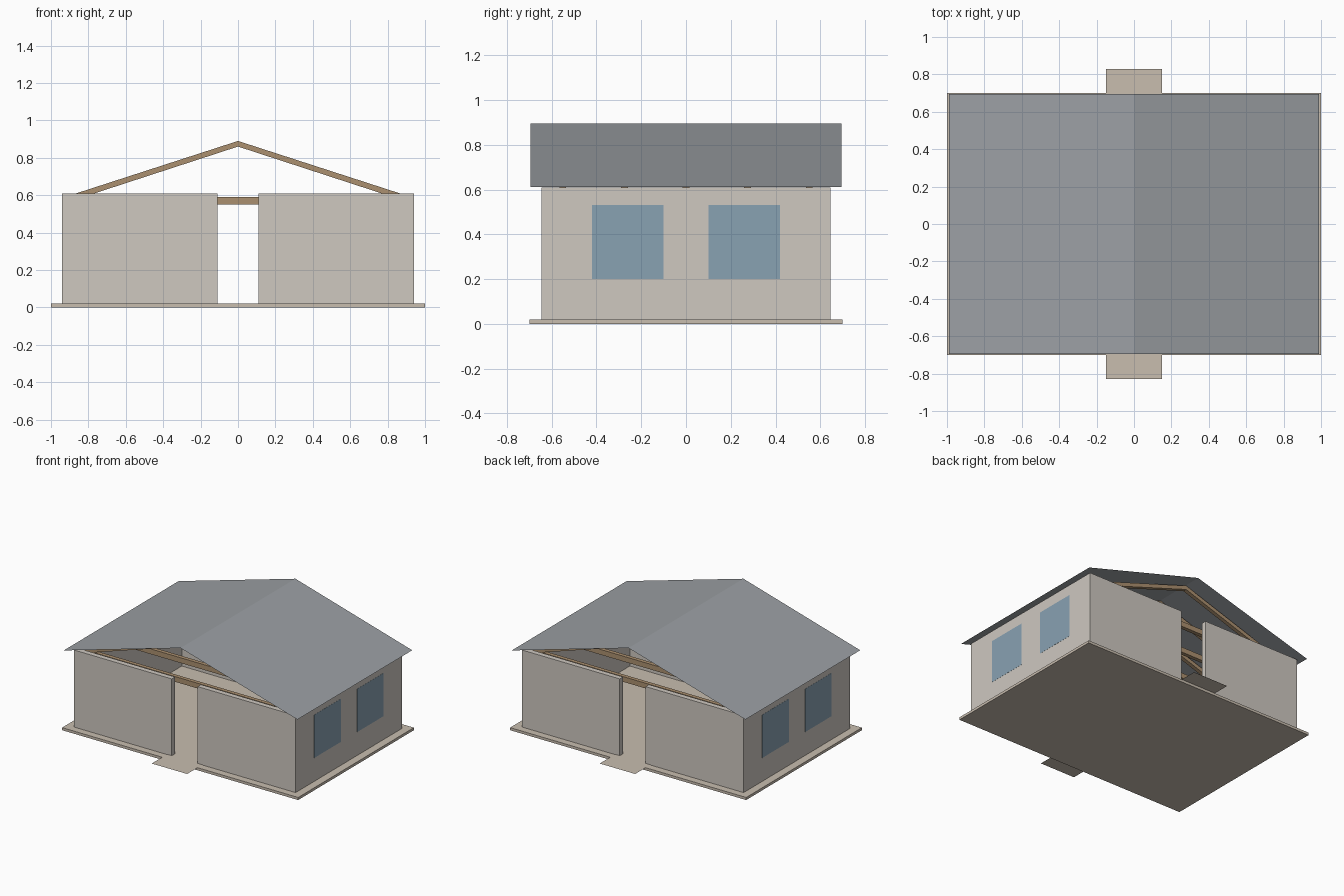
import bpy

if "Cube" in bpy.data.objects:
    bpy.data.objects.remove(bpy.data.objects["Cube"])


def material(name, color):
    m = bpy.data.materials.new(name)
    m.diffuse_color = (*color, 1)
    m.use_nodes = True
    m.node_tree.nodes["Principled BSDF"].inputs["Base Color"].default_value = m.diffuse_color
    return m


WALL = material("plaster", (0.62, 0.58, 0.53))
FLOOR = material("concrete", (0.58, 0.51, 0.43))
WOOD = material("timber", (0.41, 0.28, 0.16))
ROOF = material("roofing", (0.33, 0.35, 0.37))
GLASS = material("glass", (0.25, 0.36, 0.45))


def mesh(name, verts, faces, mat):
    me = bpy.data.meshes.new(name)
    me.from_pydata(verts, [], faces)
    me.materials.append(mat)
    ob = bpy.data.objects.new(name, me)
    bpy.context.collection.objects.link(ob)
    return ob


def prism(name, profile, y0, y1, mat):
    """Extrude an x-z profile (counter-clockwise from the front) along y."""
    n = len(profile)
    verts = [(x, y, z) for y in (y0, y1) for x, z in profile]
    faces = [tuple(range(n)), tuple(range(2 * n - 1, n - 1, -1))]
    faces += [(i, i + n, (i + 1) % n + n, (i + 1) % n) for i in range(n)]
    return mesh(name, verts, faces, mat)


def box(name, x, y, z, mat):
    (x0, x1), (z0, z1) = sorted(x), z
    y0, y1 = sorted(y)
    return prism(name, [(x0, z0), (x1, z0), (x1, z1), (x0, z1)], y0, y1, mat)


# Floor slab and the thin path running through both doorways
box("floor_slab", (-1, 1), (-0.70, 0.70), (0, 0.02), FLOOR)
mesh("entrance_path", [(-0.15, -0.83, 0.022), (0.15, -0.83, 0.022),
                       (0.15, 0.83, 0.022), (-0.15, 0.83, 0.022)],
     [(0, 1, 2, 3)], FLOOR)

# Walls: side walls, and end walls split by the doorways
T = 0.04
for sx, side in ((-1, "left"), (1, "right")):
    box(f"{side}_wall", (sx * 0.94, sx * (0.94 - T)), (-0.645, 0.645), (0.02, 0.61), WALL)
    for sy, end in ((-1, "front"), (1, "back")):
        box(f"{end}_{side}_wall", (sx * 0.11, sx * (0.94 - T)),
            (sy * 0.645, sy * (0.645 - T)), (0.02, 0.61), WALL)
        # Window panes, flush with the side walls
        box(f"{end}_{side}_window", (sx * 0.938, sx * 0.941),
            (sy * 0.10, sy * 0.42), (0.20, 0.53), GLASS)

# Roof trusses: mitred rafters plus a tie beam
for i in range(5):
    y = -0.55 + 0.275 * i
    for s, side in ((-1, "left"), (1, "right")):
        profile = [(0, 0.86), (s * 0.92, 0.56), (s * 0.92, 0.592), (0, 0.89)]
        if s < 0:
            profile.reverse()
        prism(f"{side}_rafter_{i}", profile, y - 0.015, y + 0.015, WOOD)
    box(f"tie_beam_{i}", (-0.92, 0.92), (y - 0.015, y + 0.015), (0.55, 0.59), WOOD)

# Thin gable roof sheet
verts = [(x, y, z) for y in (-0.695, 0.695)
         for x, z in ((-0.99, 0.612), (0, 0.895), (0.99, 0.612))]
mesh("roof", verts, [(0, 1, 4, 3), (1, 2, 5, 4)], ROOF)
